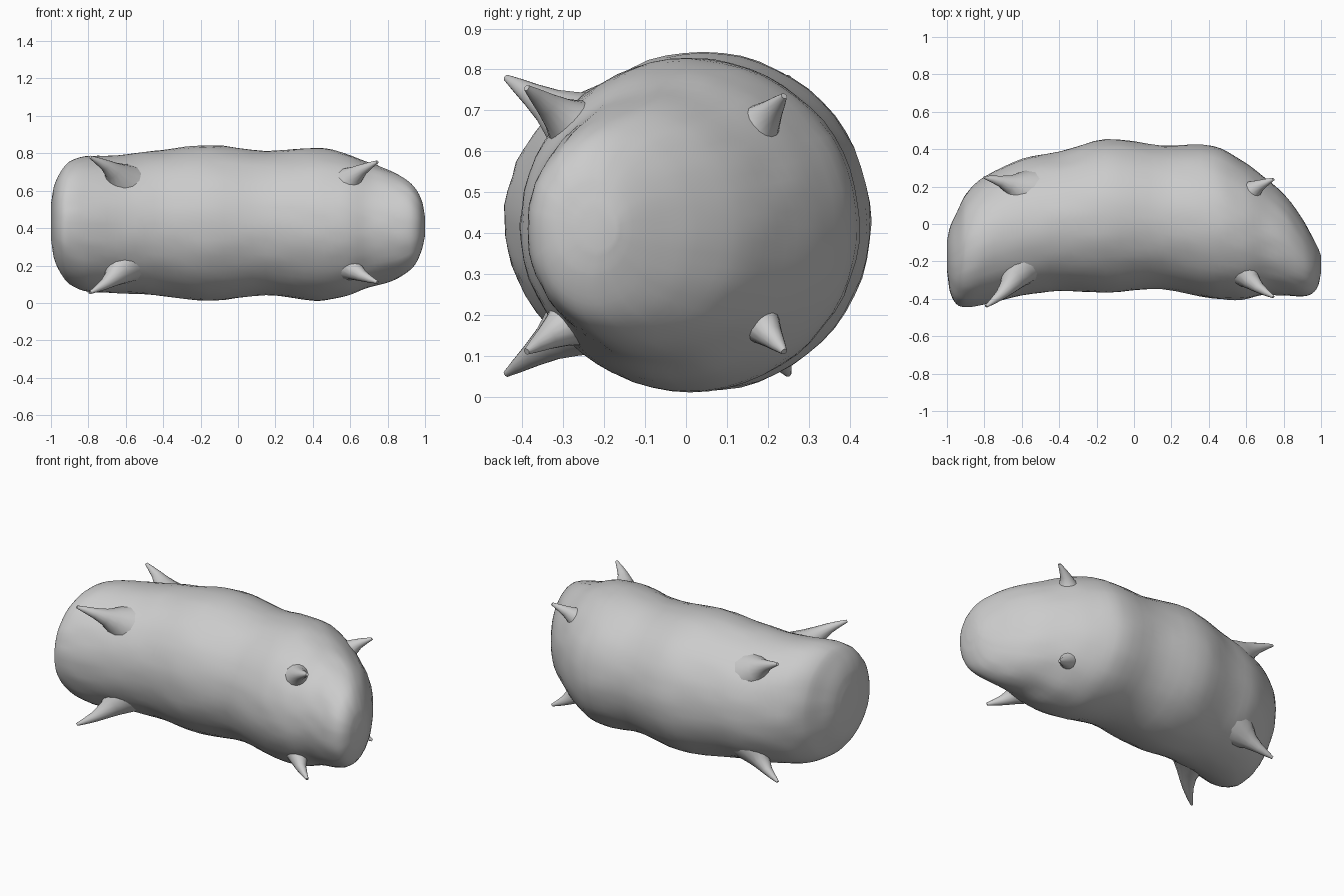
import bpy, math
from mathutils import Vector, noise

if "Cube" in bpy.data.objects:
    bpy.data.objects.remove(bpy.data.objects["Cube"])


def loft(name, rings):
    """Skin a list of equal-length closed rings and cap both ends."""
    n = len(rings[0])
    verts = [p for r in rings for p in r]
    faces = [(i*n + j, i*n + (j+1) % n, (i+1)*n + (j+1) % n, (i+1)*n + j)
             for i in range(len(rings) - 1) for j in range(n)]
    faces += [tuple(reversed(range(n))), tuple(range(len(verts) - n, len(verts)))]
    me = bpy.data.meshes.new(name)
    me.from_pydata(verts, [], faces)
    ob = bpy.data.objects.new(name, me)
    bpy.context.collection.objects.link(ob)
    bpy.context.view_layer.objects.active = ob
    ob.select_set(True)
    bpy.ops.object.mode_set(mode='EDIT')
    bpy.ops.mesh.select_all(action='SELECT')
    bpy.ops.mesh.normals_make_consistent(inside=False)
    bpy.ops.object.mode_set(mode='OBJECT')
    bpy.ops.object.shade_smooth_by_angle(angle=math.radians(50))
    ob.select_set(False)
    return ob


def spline(a, b, c, d, t):
    """Cubic interpolation between section rows b and c."""
    h = c[0] - b[0]
    out = [b[0] + h*t]
    for k in range(1, 5):
        m0 = (c[k] - a[k]) / (c[0] - a[0]) * h
        m1 = (d[k] - b[k]) / (d[0] - b[0]) * h
        out.append((2*t**3 - 3*t*t + 1)*b[k] + (t**3 - 2*t*t + t)*m0
                   + (3*t*t - 2*t**3)*c[k] + (t**3 - t*t)*m1)
    return out


# Body: bent, lumpy roll described by x, front y, back y, bottom z, top z
S = [(-1.0, -.25, -.09, .34, .53), (-.985, -.36, -.02, .24, .62),
     (-.95, -.43, .06, .16, .70), (-.9, -.445, .16, .10, .76),
     (-.8, -.43, .25, .06, .785), (-.6, -.385, .35, .05, .795),
     (-.4, -.36, .39, .035, .82), (-.15, -.37, .455, .01, .845),
     (.15, -.35, .42, .04, .815), (.42, -.40, .42, .01, .83),
     (.58, -.405, .34, .035, .80), (.7, -.38, .25, .08, .75),
     (.82, -.385, .14, .115, .705), (.9, -.39, .03, .16, .66),
     (.95, -.375, -.06, .21, .61), (.985, -.33, -.13, .29, .54),
     (1.0, -.26, -.17, .36, .46)]
N = 56
rings = []
for i in range(len(S) - 1):
    a, d = S[max(i-1, 0)], S[min(i+2, len(S)-1)]
    for t in (0, .25, .5, .75):
        rings.append(spline(a, S[i], S[i+1], d, t))
rings.append(S[-1])
body = []
for x, y0, y1, z0, z1 in rings:
    ring = []
    for j in range(N):
        w = 2*math.pi*j/N
        # fine dimples get stronger towards the two ends
        q = Vector((x*5, math.cos(w)*3, math.sin(w)*3))
        k = 1 + (.012 + .02*max(0, abs(x) - .6)) * noise.noise(q*1.8) - .004
        ring.append((x, (y0+y1)/2 + (y1-y0)/2*math.cos(w)*k,
                     (z0+z1)/2 + (z1-z0)/2*math.sin(w)*k))
    body.append(ring)
loft("body", body)


# Spikes: thorn with flared root, slightly curved to the tip
def spike(name, base, tip):
    base, tip = Vector(base), Vector(tip)
    axis = tip - base
    u = axis.cross(Vector((1, 0, 0))).normalized()
    v = axis.cross(u).normalized()
    out = []
    for t, r in ((-.35, .13), (-.1, .105), (.15, .075), (.4, .048),
                 (.65, .03), (.85, .018), (1, .008)):
        c = base + axis*t
        c.x -= math.copysign(.03, tip.x) * math.sin(math.pi*max(t, 0))
        out.append([c + u*r*math.cos(w) + v*r*math.sin(w)
                    for w in [2*math.pi*j/14 for j in range(14)]])
    loft(name, out)


for label, base, tip in (
        ("left_front", (-.64, -.26, .66), (-.79, -.44, .78)),
        ("left_back", (-.63, .19, .67), (-.80, .25, .78)),
        ("right_front", (.60, -.25, .64), (.745, -.39, .755)),
        ("right_back", (.62, .15, .63), (.745, .24, .735))):
    spike(label + "_upper_spike", base, tip)
    low = .11 if tip[0] > 0 else .055
    spike(label + "_lower_spike", (base[0], base[1], .845 - base[2]),
          (tip[0], tip[1], low))
